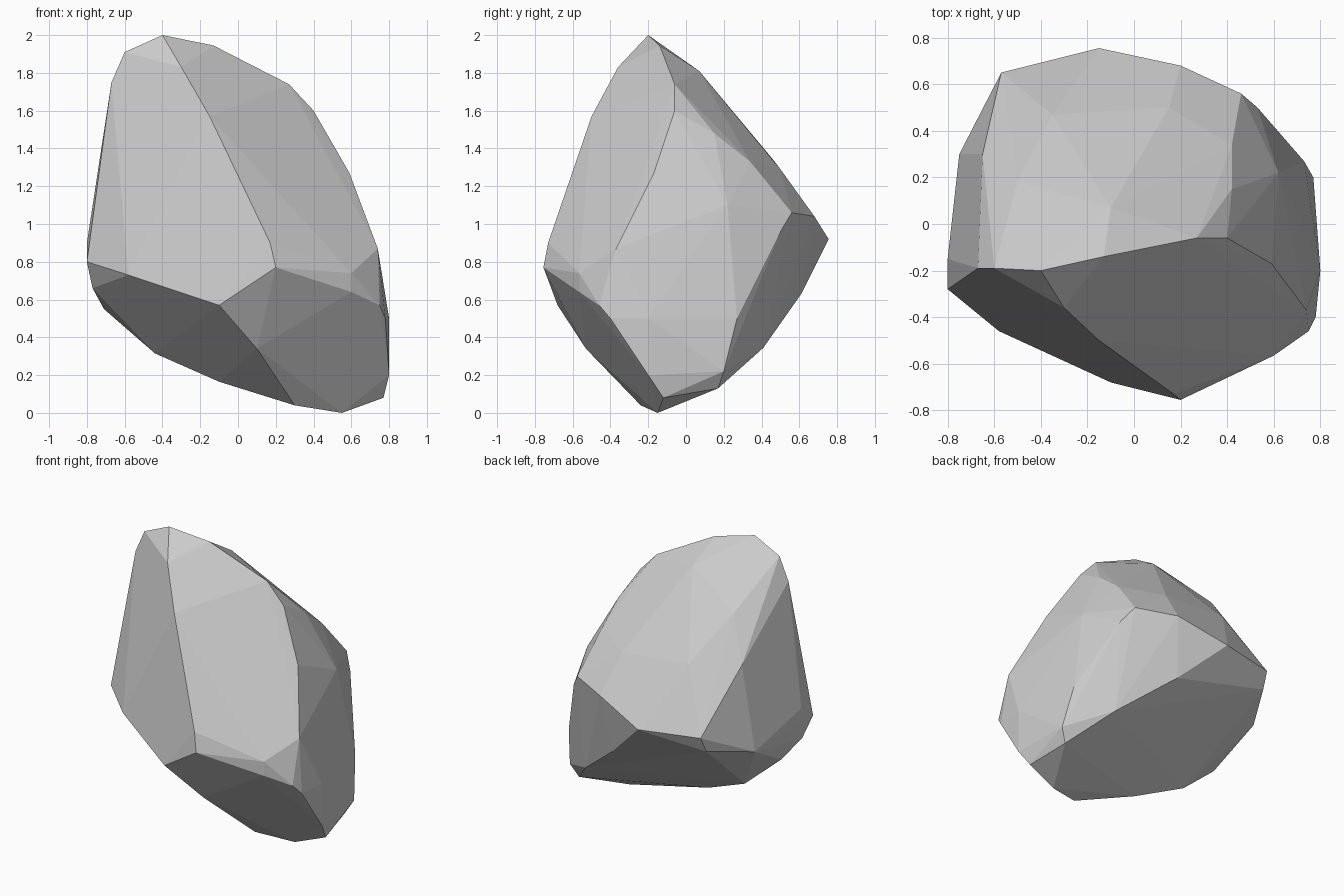
import bpy, bmesh, math

# Boulder described by the rims where its broad facets meet; the hull fills the facets
rims = {
    "crest": [(-.67, -.19, 1.75), (-.6, -.19, 1.91), (-.4, -.2, 2), (-.13, -.14, 1.945),
              (.27, -.06, 1.74), (.4, -.06, 1.6), (.59, -.17, 1.27), (.74, -.37, .87)],
    "front_ridge": [(-.3, -.36, 1.83), (-.15, -.5, 1.57), (.17, -.73, .9)],
    "front_rim": [(-.8, -.15, .9), (-.8, -.28, .8), (-.58, -.46, .73), (-.1, -.68, .57),
                  (.2, -.755, .77), (.6, -.565, .64), (.6, -.565, .74), (.75, -.46, .57)],
    "left_rim": [(-.65, .3, 1.34), (-.57, .65, .93), (-.58, .6, .82), (-.75, .3, .75),
                 (-.77, -.2, .66)],
    "back_slope": [(-.1, .07, 1.81), (.15, .5, 1.29), (-.35, .47, 1.33), (-.5, .18, 1.62)],
    "back_rim": [(-.15, .755, .92), (.2, .68, 1.04), (.46, .56, 1.06), (.53, .5, .96),
                 (.15, .61, .63), (.5, .41, .345)],
    "right_rim": [(.42, .15, 1.48), (.42, .34, 1.33), (.62, .22, 1.1), (.73, .27, .5),
                  (.77, .2, .22), (.8, -.2, .5), (.8, -.2, .2), (.78, -.4, .5)],
    "underside": [(.72, .17, .13), (-.71, -.05, .55), (-.44, -.03, .315), (-.1, -.11, .165),
                  (.3, -.24, .04), (.55, -.15, 0), (.77, -.12, .08), (.1, -.53, .34)],
}

bm = bmesh.new()
for points in rims.values():
    for p in points:
        bm.verts.new(p)
hull = bmesh.ops.convex_hull(bm, input=bm.verts[:])
loose = {g for g in hull["geom_interior"] + hull["geom_unused"]
         if isinstance(g, bmesh.types.BMVert)}
bmesh.ops.delete(bm, geom=list(loose), context='VERTS')

# Merge nearly coplanar triangles into broad flat facets
bmesh.ops.dissolve_limit(bm, angle_limit=math.radians(2), verts=bm.verts[:], edges=bm.edges[:])
bmesh.ops.recalc_face_normals(bm, faces=bm.faces[:])

mesh = bpy.data.meshes.new("boulder")
bm.to_mesh(mesh)
bm.free()
bpy.context.collection.objects.link(bpy.data.objects.new("boulder", mesh))
